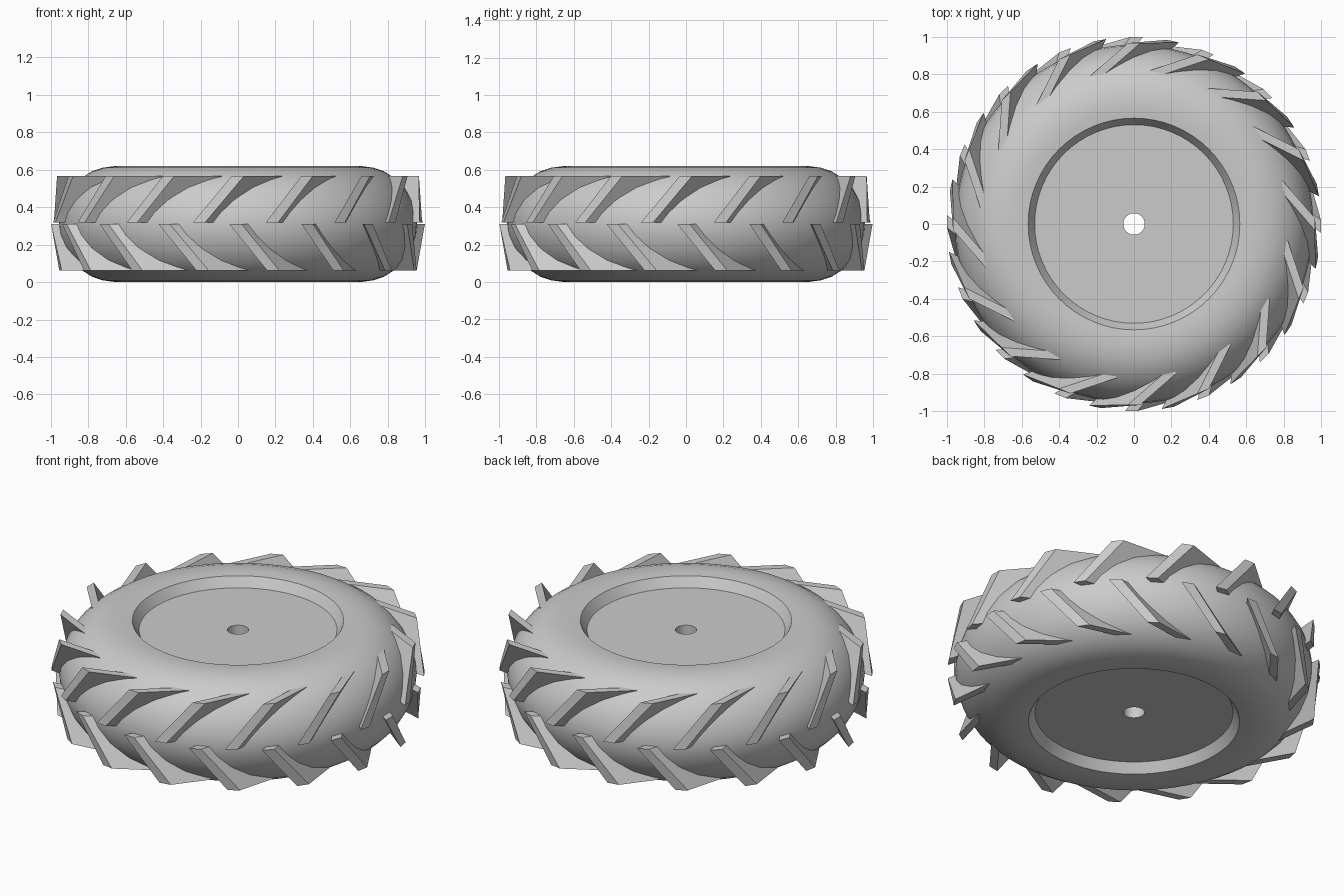
import bpy
import bmesh
from math import sin, cos, radians, pi
from mathutils import Vector

cube = bpy.data.objects.get("Cube")
if cube:
    bpy.data.objects.remove(cube, do_unlink=True)

MID = 0.31          # height of the tread centre line
SEGMENTS = 64
LUGS = 16           # lugs per row

grey = bpy.data.materials.new("plain_grey")
grey.use_nodes = True
grey.diffuse_color = (0.6, 0.6, 0.6, 1)
grey.node_tree.nodes["Principled BSDF"].inputs["Base Color"].default_value = grey.diffuse_color


def finish(name, bm, smooth_angle):
    """Turn a bmesh into a named, shaded object."""
    bmesh.ops.recalc_face_normals(bm, faces=bm.faces)
    mesh = bpy.data.meshes.new(name)
    bm.to_mesh(mesh)
    bm.free()
    mesh.materials.append(grey)
    obj = bpy.data.objects.new(name, mesh)
    bpy.context.collection.objects.link(obj)
    bpy.ops.object.select_all(action='DESELECT')
    obj.select_set(True)
    bpy.context.view_layer.objects.active = obj
    bpy.ops.object.shade_smooth_by_angle(angle=radians(smooth_angle))
    return obj


def revolve(name, half_profile):
    """Mirror a (radius, height above centre) profile and spin it about z."""
    lower = [(r, -h) for r, h in reversed(half_profile) if h > 0]
    profile = half_profile + lower
    bm = bmesh.new()
    rings = []
    for i in range(SEGMENTS):
        a = 2 * pi * i / SEGMENTS
        rings.append([bm.verts.new((r * cos(a), r * sin(a), MID + h)) for r, h in profile])
    for i, ring in enumerate(rings):
        nxt = rings[(i + 1) % SEGMENTS]
        for j in range(len(profile)):
            k = (j + 1) % len(profile)
            bm.faces.new((ring[j], nxt[j], nxt[k], ring[k]))
    return finish(name, bm, 30)


# Tyre body with the slanted rim lip, and the recessed centre disc
revolve("tyre", [(0.53, 0.25), (0.565, 0.305), (0.61, 0.309), (0.66, 0.309),
                 (0.72, 0.301), (0.78, 0.281), (0.84, 0.243), (0.89, 0.193),
                 (0.93, 0.125), (0.95, 0.06), (0.957, 0)])
revolve("wheel_disc", [(0.057, 0.25), (0.535, 0.25)])


def polar(angle):
    return Vector((sin(angle), -cos(angle), 0)), Vector((cos(angle), sin(angle), 0))


def add_lug(bm, start, side):
    """A slanted slab from the centre line to the shoulder, leaning back into the tyre."""
    sweep, lean, width, depth = radians(12), radians(43), 0.066, 0.27
    out, along = polar(start + sweep / 2)
    inward = (along * sin(lean) - out * cos(lean)) * depth
    ends = []
    for angle, radius, height in ((start, 0.998, 0.004), (start + sweep, 0.966, 0.252)):
        out, along = polar(angle)
        centre = out * radius + Vector((0, 0, MID + 0.004 + side * height))
        a, b = centre - along * width / 2, centre + along * width / 2
        ends.append([bm.verts.new(p) for p in (a, b, b + inward, a + inward)])
    bm.faces.new(ends[0])
    bm.faces.new(ends[1])
    for j in range(4):
        k = (j + 1) % 4
        bm.faces.new((ends[0][j], ends[0][k], ends[1][k], ends[1][j]))


# Two staggered rows of tread lugs
for name, side, offset in (("lower_lugs", -1, 0), ("upper_lugs", 1, 0.5)):
    bm = bmesh.new()
    for i in range(LUGS):
        add_lug(bm, 2 * pi * (i + offset) / LUGS - radians(0.8), side)
    finish(name, bm, 20)
